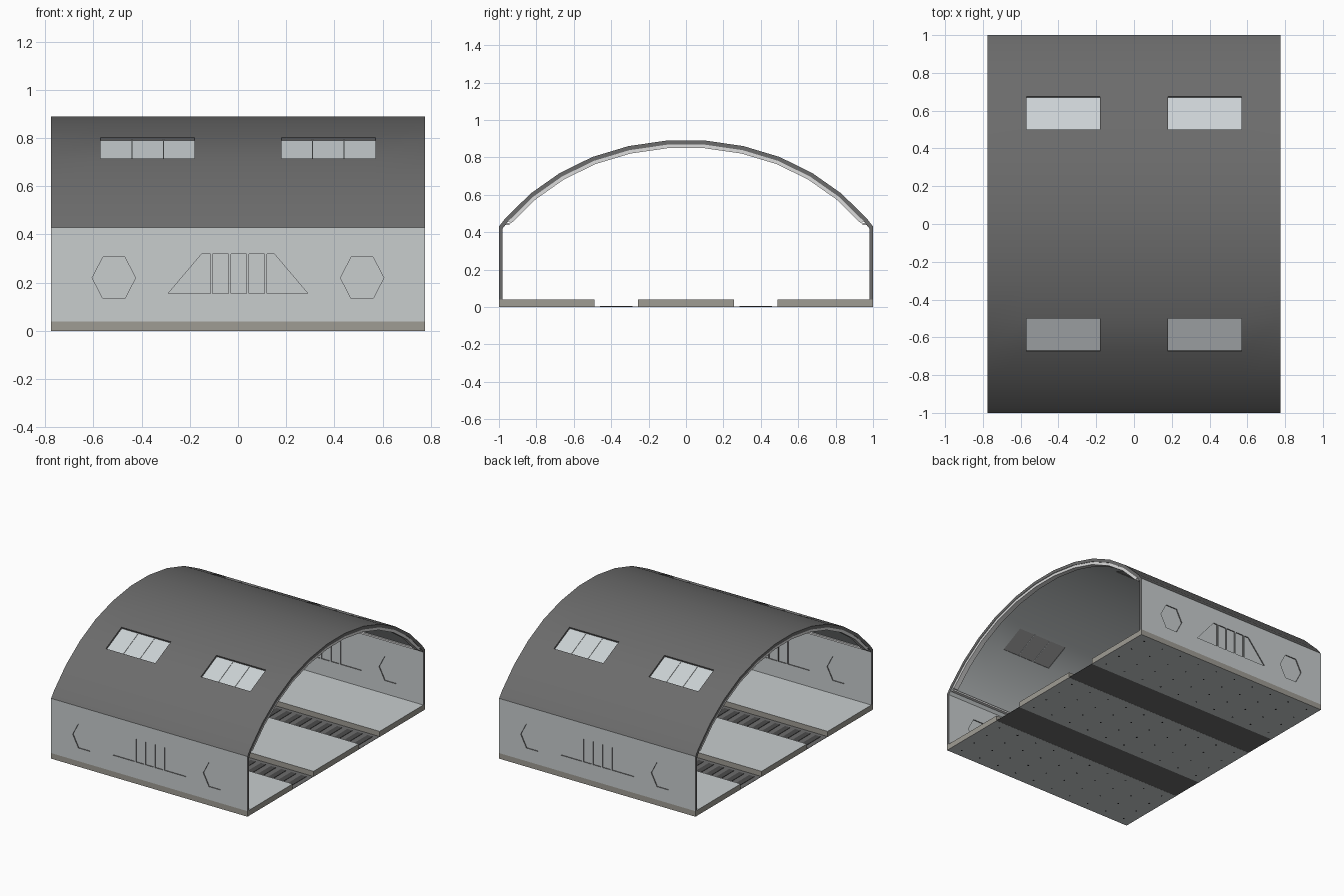
import bpy, bmesh, math
from mathutils import Vector

if "Cube" in bpy.data.objects:
    bpy.data.objects.remove(bpy.data.objects["Cube"])


def material(name, code):
    lin = []
    for i in (0, 2, 4):
        c = int(code[i:i + 2], 16) / 255
        lin.append(c / 12.92 if c <= 0.04045 else ((c + 0.055) / 1.055) ** 2.4)
    m = bpy.data.materials.new(name)
    m.diffuse_color = (*lin, 1)
    m.use_nodes = True
    m.node_tree.nodes["Principled BSDF"].inputs["Base Color"].default_value = m.diffuse_color
    return m


ROOF = material("dark grey roof", "6c6c6c")
WALL = material("pale grey panel", "c8cdce")
BASE = material("warm grey base", "9f9c94")
SLAT = material("dark grey slat", "4c4c4c")
GLASS = material("pale glass", "cbd1d4")
INNER = material("mid grey window back", "a2a2a2")
RIB = material("light grey rib", "dcdcdc")
BOLT = material("black bolt", "202020")

L = 0.775                       # half length along x
HALF = [(1, .43), (.965, .475), (.83, .607), (.675, .716), (.5, .802), (.307, .86), (.1, .89)]
ARCH = [(-y, z) for y, z in HALF] + HALF[::-1]


def finish(name, bm, mats):
    me = bpy.data.meshes.new(name)
    bm.to_mesh(me)
    bm.free()
    for m in mats:
        me.materials.append(m)
    ob = bpy.data.objects.new(name, me)
    bpy.context.collection.objects.link(ob)
    return ob


def apply(ob, mod):
    bpy.context.view_layer.objects.active = ob
    bpy.ops.object.select_all(action='DESELECT')
    ob.select_set(True)
    bpy.ops.object.modifier_apply(modifier=mod.name)


def box(bm, x0, x1, y0, y1, z0, z1):
    vs = bmesh.ops.create_cube(bm, size=1)['verts']
    for v in vs:
        v.co = Vector((x1 if v.co.x > 0 else x0, y1 if v.co.y > 0 else y0, z1 if v.co.z > 0 else z0))


def prism(bm, pts, y0, y1):
    """Extrude an (x, z) outline along y."""
    f = bm.faces.new([bm.verts.new((x, y0, z)) for x, z in pts])
    new = bmesh.ops.extrude_face_region(bm, geom=[f])['geom']
    bmesh.ops.translate(bm, verts=[v for v in new if isinstance(v, bmesh.types.BMVert)], vec=(0, y1 - y0, 0))


def shell(name, xs, pts, gap, thick, mats, skip=lambda i, j: False):
    """Sheet swept along x over a profile, thickened inwards starting at depth gap."""
    bm = bmesh.new()
    g = [[bm.verts.new((x, y, z)) for y, z in pts] for x in xs]
    for i in range(len(xs) - 1):
        for j in range(len(pts) - 1):
            if not skip(i, j):
                bm.faces.new((g[i][j], g[i + 1][j], g[i + 1][j + 1], g[i][j + 1]))
    ob = finish(name, bm, mats)
    mod = ob.modifiers.new("thickness", 'SOLIDIFY')
    mod.thickness = thick
    mod.offset = -1 - 2 * gap / thick
    mod.use_even_offset = True
    mod.material_offset = len(mats) - 1
    apply(ob, mod)
    bpy.ops.object.shade_smooth_by_angle(angle=math.radians(25))
    return ob


# Vaulted roof with four window openings and a pale lining
xs = [-L, -.57, -.18, .18, .57, L]
panes = (3, len(ARCH) - 5)      # arch segments holding the windows
shell("roof", xs, ARCH, 0, .022, [ROOF, WALL], lambda i, j: i in (1, 3) and j in panes)

# Recessed windows with two slim mullions each
for a, b in ((-.57, -.18), (.18, .57)):
    for j in panes:
        seg = ARCH[j:j + 2]
        shell("window_glass", [a, b], seg, .012, .006, [GLASS, INNER])
        for k in (1, 2):
            x = a + (b - a) * k / 3
            shell("window_mullion", [x - .002, x + .002], seg, .009, .011, [GLASS])

# Pale arch ribs at both ends, and rails along the eaves
for s in (-1, 1):
    c = s * (L - .022)
    shell("arch_rib", [c - .018, c + .018], ARCH[1:-1], .022, .019, [RIB])
    bm = bmesh.new()
    box(bm, -L + .01, L - .01, min(s * .945, s * .98), max(s * .945, s * .98), .437, .449)
    finish("eave_rail", bm, [RIB])

# Side walls with shallow engraved hexagons and a barred trapezoid on both faces
hexagon = [(.09 * math.cos(k * math.pi / 3), .1 * math.sin(k * math.pi / 3)) for k in range(6)]
bars = [[(-.29, .155), (-.115, .155), (-.115, .32), (-.15, .32)]]
bars += [[(x, .155), (x + .065, .155), (x + .065, .32), (x, .32)] for x in (-.105, -.03, .045)]
bars += [[(.12, .155), (.29, .155), (.15, .32), (.12, .32)]]
for s, name in ((-1, "front_wall"), (1, "back_wall")):
    y0, y1 = sorted((s * .982, s))
    bm = bmesh.new()
    box(bm, -L, L, y0, y1, .04, .43)
    wall = finish(name, bm, [WALL, ROOF])
    bm = bmesh.new()
    for ya, yb in ((y0 - .01, y0 + .007), (y1 - .007, y1 + .01)):
        for cx in (-.515, .515):
            prism(bm, [(cx + x, .22 + z) for x, z in hexagon], ya, yb)
        for b in bars:
            prism(bm, b, ya, yb)
    bmesh.ops.recalc_face_normals(bm, faces=bm.faces)
    cutter = finish("wall_cutter", bm, [WALL])
    cutter.hide_render = True
    mod = wall.modifiers.new("engraving", 'BOOLEAN')
    mod.operation, mod.solver, mod.object = 'DIFFERENCE', 'EXACT', cutter
    apply(wall, mod)
    bpy.data.objects.remove(cutter)
    for p in wall.data.polygons:        # edges and reveals are dark
        p.material_index = 0 if abs(p.normal.y) > .9 else 1

# Three floor slabs, pale above and below with warm grey sides, and bolt heads underneath
bolts = bmesh.new()
for name, y0, y1 in (("front_slab", -1, -.49), ("middle_slab", -.256, .256), ("back_slab", .49, 1)):
    bm = bmesh.new()
    box(bm, -L, L, y0, y1, .0004, .04)
    slab = finish(name, bm, [BASE, WALL])
    for p in slab.data.polygons:
        p.material_index = 1 if abs(p.normal.z) > .9 else 0
    for i in range(10):
        for k in range(4):
            r = bmesh.ops.create_cone(bolts, cap_ends=True, segments=8, radius1=.006, radius2=.006, depth=.002)
            pos = (-.7 + i * 1.4 / 9, y0 + .06 + k * (y1 - y0 - .12) / 3, .001)
            bmesh.ops.translate(bolts, verts=r['verts'], vec=pos)
finish("slab_bolts", bolts, [BOLT])

# Two trenches, each a dark bottom plate with cross slats
for name, s in (("front_trench", -1), ("back_trench", 1)):
    y0, y1 = sorted((s * .256, s * .49))
    bm = bmesh.new()
    box(bm, -L, L, y0, y1, .001, .003)
    finish(name + "_plate", bm, [ROOF])
    bm = bmesh.new()
    for i in range(19):
        x = -.72 + i * .08
        box(bm, x - .02, x + .02, y0 + .03, y1 - .03, .003, .006)
    finish(name + "_slats", bm, [SLAT])
